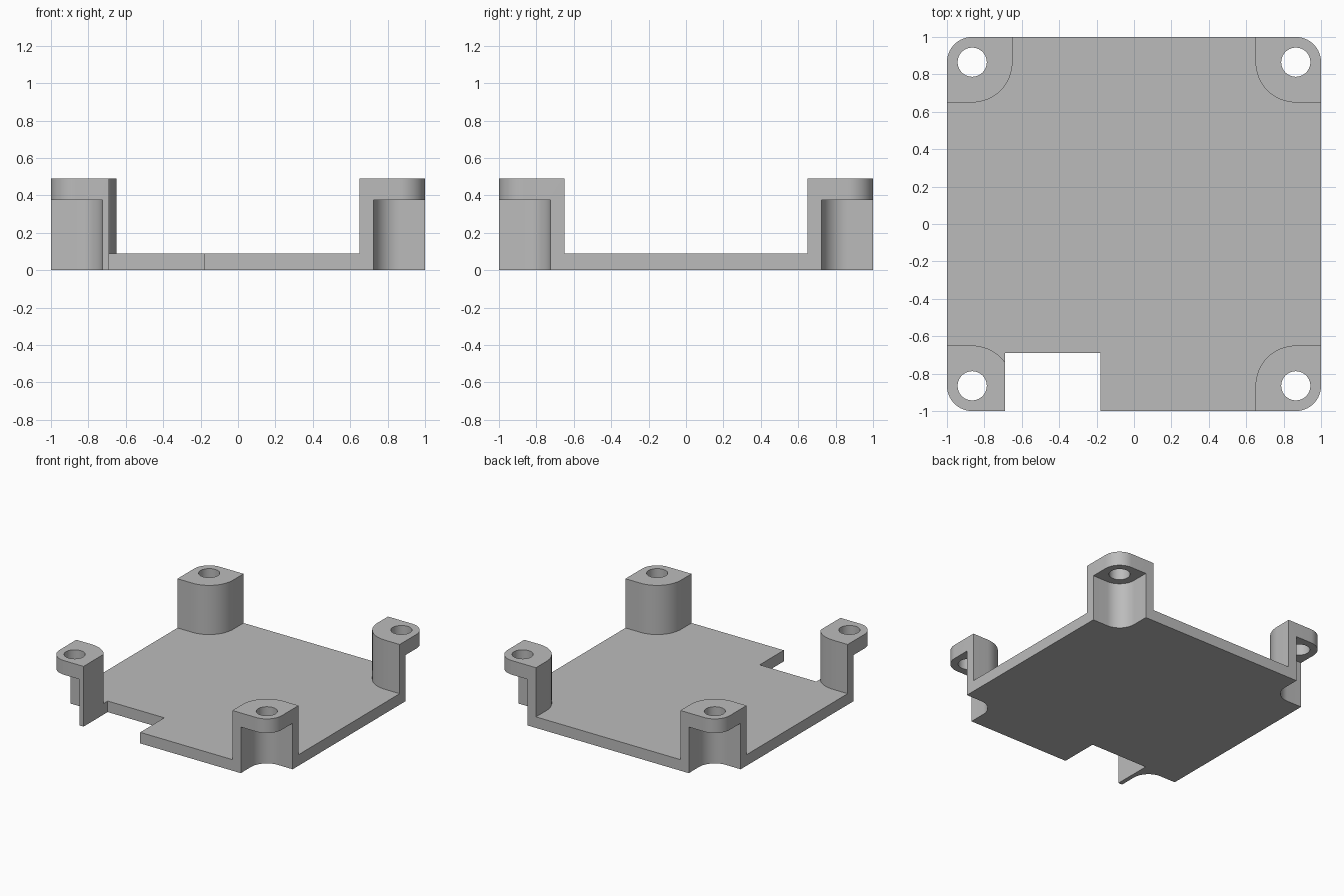
import bpy, bmesh, math
from mathutils import Vector

if "Cube" in bpy.data.objects:
    bpy.data.objects.remove(bpy.data.objects["Cube"], do_unlink=True)

PLATE_H, SHELF_Z, TOP_Z = 0.09, 0.375, 0.49
HOLE_C = 0.865            # screw hole centre, measured along both axes
HOLE_R, RECESS_R, POST_R = 0.078, 0.14, 0.215
EDGE_R = 1 - HOLE_C       # outer corner rounding
CORNERS = [(sx, sy) for sx in (-1, 1) for sy in (-1, 1)]

grey = bpy.data.materials.new("plain grey")
grey.use_nodes = True
grey.diffuse_color = (0.5, 0.5, 0.5, 1)
grey.node_tree.nodes["Principled BSDF"].inputs["Base Color"].default_value = (0.5, 0.5, 0.5, 1)


def prism(name, outline, z0, z1):
    """Closed solid from a flat outline."""
    bm = bmesh.new()
    face = bm.faces.new([bm.verts.new((x, y, z0)) for x, y in outline])
    ext = bmesh.ops.extrude_face_region(bm, geom=[face])["geom"]
    verts = [v for v in ext if isinstance(v, bmesh.types.BMVert)]
    bmesh.ops.translate(bm, verts=verts, vec=Vector((0, 0, z1 - z0)))
    bmesh.ops.recalc_face_normals(bm, faces=bm.faces)
    mesh = bpy.data.meshes.new(name)
    bm.to_mesh(mesh)
    bm.free()
    obj = bpy.data.objects.new(name, mesh)
    bpy.context.collection.objects.link(obj)
    mesh.materials.append(grey)
    return obj


def rect(x0, y0, x1, y1):
    return [(x0, y0), (x1, y0), (x1, y1), (x0, y1)]


def arc(radius, start, end, steps=16):
    angles = [math.radians(start + (end - start) * i / steps) for i in range(steps + 1)]
    return [(HOLE_C + radius * math.cos(a), HOLE_C + radius * math.sin(a)) for a in angles]


def mirrored(outline, sx, sy):
    return [(x * sx, y * sy) for x, y in outline]


def combine(obj, tool, operation):
    """Apply a boolean and discard the tool."""
    mod = obj.modifiers.new(operation.lower(), 'BOOLEAN')
    mod.operation, mod.solver, mod.object = operation, 'EXACT', tool
    bpy.context.view_layer.objects.active = obj
    bpy.ops.object.modifier_apply(modifier=mod.name)
    bpy.data.objects.remove(tool, do_unlink=True)


# Corner outlines, drawn for the +x +y corner
far = 1.1
post = arc(POST_R, 180, 270) + [(1, HOLE_C - POST_R)] + arc(EDGE_R, 0, 90) + [(HOLE_C - POST_R, 1)]
post = arc(POST_R, 180, 270) + [(1, HOLE_C - POST_R)] + arc(EDGE_R, 0, 90)
post.append((HOLE_C - POST_R, 1))
recess = arc(RECESS_R, 180, 270) + [(far, HOLE_C - RECESS_R), (far, far), (HOLE_C - RECESS_R, far)]
hole = arc(HOLE_R, 0, 360, 40)[:-1]

# Base plate with a standoff at every corner
tray = prism("mounting_tray", rect(-1, -1, 1, 1), 0, PLATE_H)
for sx, sy in CORNERS:
    combine(tray, prism("standoff", mirrored(post, sx, sy), 0, TOP_Z), 'UNION')

# Recess under each standoff and the screw hole through its top
for sx, sy in CORNERS:
    combine(tray, prism("recess_cutter", mirrored(recess, sx, sy), -0.1, SHELF_Z), 'DIFFERENCE')
    combine(tray, prism("hole_cutter", mirrored(hole, sx, sy), 0.2, 0.6), 'DIFFERENCE')

# Connector notch in the front edge, trimming the front right standoff
combine(tray, prism("notch_cutter", rect(-0.69, -1.1, -0.18, -0.69), -0.1, 0.6), 'DIFFERENCE')

# Smooth curved walls, crisp edges
bpy.ops.object.select_all(action='DESELECT')
tray.select_set(True)
bpy.context.view_layer.objects.active = tray
bpy.ops.object.shade_smooth_by_angle(angle=math.radians(30))
